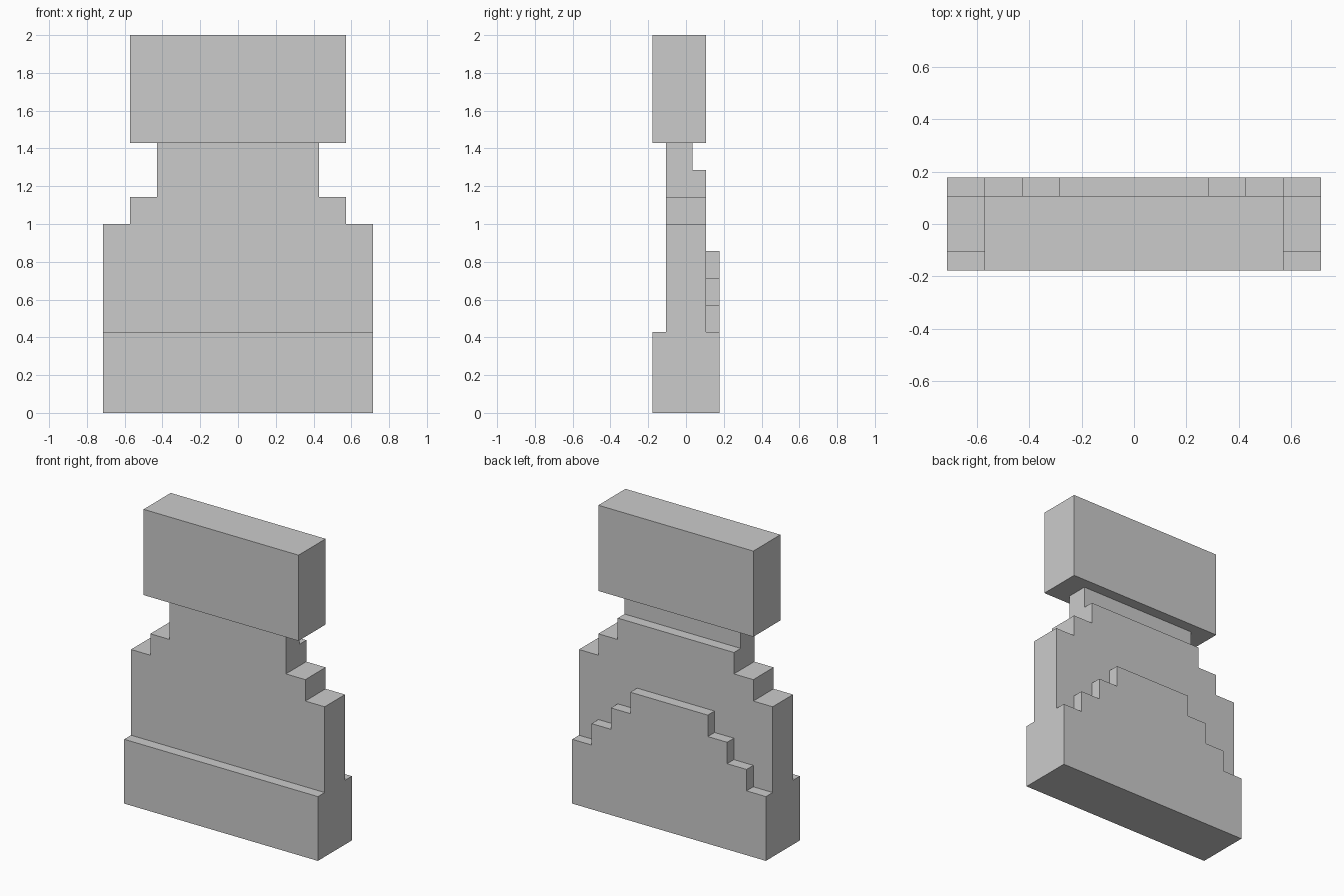
import bpy, bmesh

if "Cube" in bpy.data.objects:
    bpy.data.objects.remove(bpy.data.objects["Cube"])

U = 1 / 7      # grid step in the front view
D = 1 / 28     # half of a depth step


def stepped_slab(name, bottom, steps, y0, y1):
    """Extrude a mirrored stepped outline; steps = (half width, top) in grid units."""
    right = []
    z = bottom
    for half, top in steps:
        right += [(half, z), (half, top)]
        z = top
    outline = right + [(-x, z) for x, z in reversed(right)]
    bm = bmesh.new()
    face = bm.faces.new([bm.verts.new((x * U, y0 * D, z * U)) for x, z in outline])
    ext = bmesh.ops.extrude_face_region(bm, geom=[face], use_keep_orig=True)
    verts = [g for g in ext["geom"] if isinstance(g, bmesh.types.BMVert)]
    bmesh.ops.translate(bm, verts=verts, vec=(0, (y1 - y0) * D, 0))
    bmesh.ops.recalc_face_normals(bm, faces=bm.faces)
    mesh = bpy.data.meshes.new(name)
    bm.to_mesh(mesh)
    bm.free()
    obj = bpy.data.objects.new(name, mesh)
    bpy.context.collection.objects.link(obj)
    return obj


# Thick base block
stepped_slab("base", 0, [(5, 3)], -5, 5)
# Main body with stepped shoulders
stepped_slab("body", 3, [(5, 7), (4, 8), (3, 9)], -3, 3)
# Thinner neck, set back from the rear
stepped_slab("neck", 9, [(3, 10)], -3, 1)
# Top block, overhanging the front
stepped_slab("top_block", 10, [(4, 14)], -5, 3)
# Raised stepped panel on the back
stepped_slab("back_panel", 3, [(4, 4), (3, 5), (2, 6)], 3, 5)
